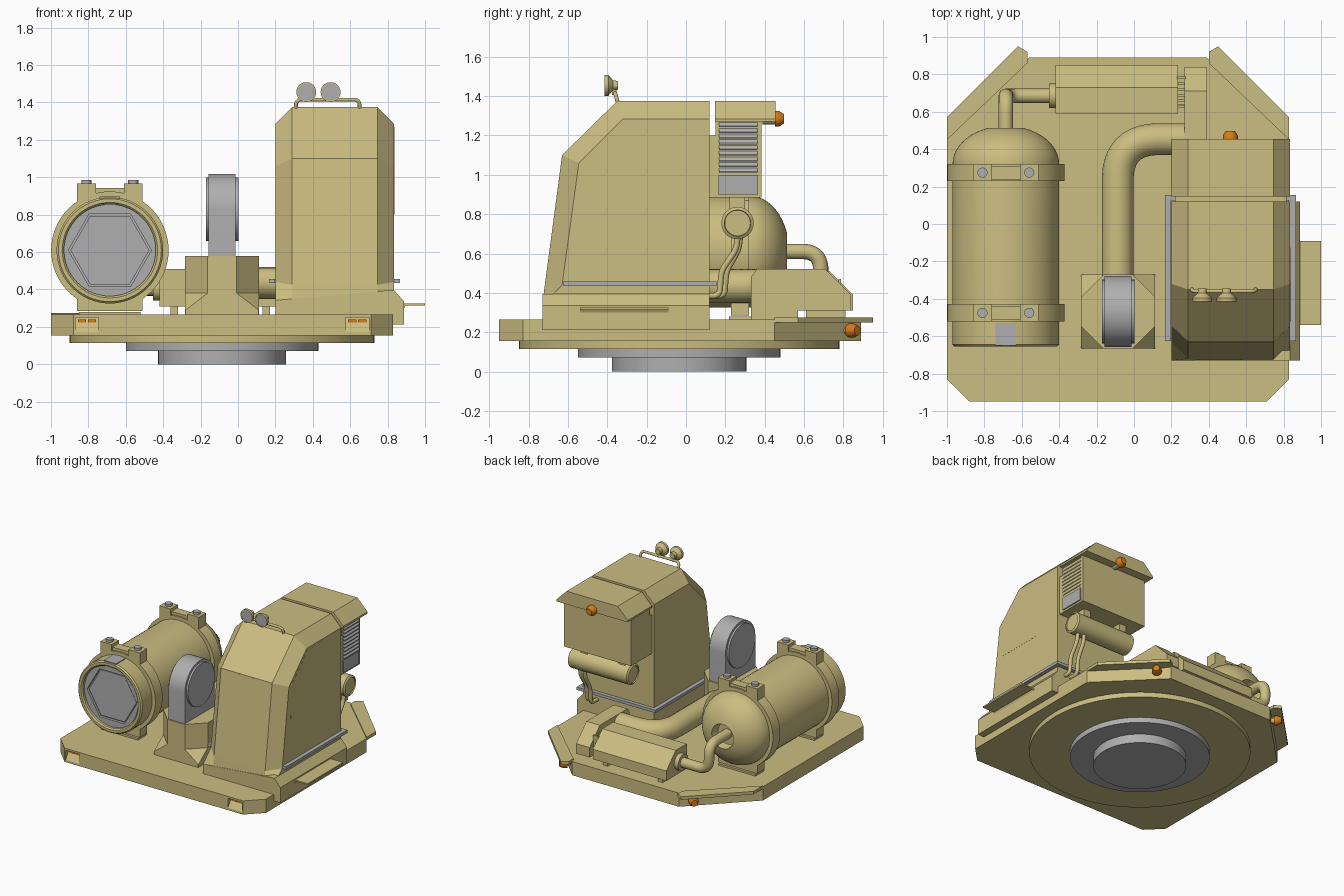
import bpy, bmesh, math
from mathutils import Vector, Matrix

if "Cube" in bpy.data.objects:
    bpy.data.objects.remove(bpy.data.objects["Cube"])


def material(name, rgb):
    m = bpy.data.materials.new(name)
    m.diffuse_color = (*rgb, 1)
    m.use_nodes = True
    m.node_tree.nodes["Principled BSDF"].inputs["Base Color"].default_value = m.diffuse_color
    return m


TAN = material("tan_paint", (0.60, 0.51, 0.22))
GREY = material("grey_metal", (0.43, 0.43, 0.43))
BLUE = material("blue_glass", (0.075, 0.14, 0.27))
ORANGE = material("orange_lamp", (0.68, 0.20, 0.01))
MID = -0.085  # x of the machine's symmetry plane


def finish(name, bm, mats, smooth=False):
    me = bpy.data.meshes.new(name)
    bm.to_mesh(me)
    bm.free()
    for m in mats:
        me.materials.append(m)
    ob = bpy.data.objects.new(name, me)
    bpy.context.collection.objects.link(ob)
    if smooth:
        activate(ob)
        bpy.ops.object.shade_smooth_by_angle(angle=math.radians(32))
    return ob


def activate(ob):
    bpy.ops.object.select_all(action='DESELECT')
    ob.select_set(True)
    bpy.context.view_layer.objects.active = ob


def loft(name, sections, mat):
    bm = bmesh.new()
    rings = [[bm.verts.new(p) for p in s] for s in sections]
    n = len(rings[0])
    for a, b in zip(rings, rings[1:]):
        for i in range(n):
            bm.faces.new((a[i], a[(i + 1) % n], b[(i + 1) % n], b[i]))
    bm.faces.new(rings[0])
    bm.faces.new(rings[-1])
    bmesh.ops.recalc_face_normals(bm, faces=bm.faces)
    return finish(name, bm, [mat])


def prism(name, pts, axis, a, b, mat=TAN):
    put = {'x': lambda u, v, w: (w, u, v), 'y': lambda u, v, w: (u, w, v),
           'z': lambda u, v, w: (u, v, w)}[axis]
    return loft(name, [[put(u, v, w) for u, v in pts] for w in (a, b)], mat)


def box(name, x, y, z, mat=TAN):
    return prism(name, [(x[0], y[0]), (x[1], y[0]), (x[1], y[1]), (x[0], y[1])], 'z', z[0], z[1], mat)


def lathe(name, prof, origin, direction, mat=TAN, n=48):
    bm = bmesh.new()
    vs = [bm.verts.new((r, 0, h)) for r, h in prof]
    es = [bm.edges.new(p) for p in zip(vs, vs[1:])]
    bmesh.ops.spin(bm, geom=vs + es, cent=(0, 0, 0), axis=(0, 0, 1), angle=math.tau, steps=n)
    bmesh.ops.remove_doubles(bm, verts=bm.verts, dist=1e-5)
    bmesh.ops.recalc_face_normals(bm, faces=bm.faces)
    q = Vector((0, 0, 1)).rotation_difference(Vector(direction))
    bm.transform(Matrix.Translation(origin) @ q.to_matrix().to_4x4())
    return finish(name, bm, [mat], True)


def cyl(name, origin, direction, r, h, mat=TAN, n=48):
    return lathe(name, [(0, 0), (r, 0), (r, h), (0, h)], origin, direction, mat, n)


def tube(name, pts, r, bend=0.05, mat=TAN):
    P = [Vector(p) for p in pts]
    path = [P[0]]
    for a, b, c in zip(P, P[1:], P[2:]):  # rounded corners
        s, e = b + (a - b).normalized() * bend, b + (c - b).normalized() * bend
        path += [s * (1 - t) ** 2 + b * 2 * t * (1 - t) * 0.9 + (s + e) * 0.1 * t * (1 - t) + e * t * t
                 for t in (i / 10 for i in range(11))]
    path.append(P[-1])
    cu = bpy.data.curves.new(name, 'CURVE')
    cu.dimensions, cu.bevel_depth, cu.bevel_resolution, cu.use_fill_caps = '3D', r, 6, True
    sp = cu.splines.new('POLY')
    sp.points.add(len(path) - 1)
    for p, v in zip(sp.points, path):
        p.co = (*v, 1)
    cu.materials.append(mat)
    ob = bpy.data.objects.new(name, cu)
    bpy.context.collection.objects.link(ob)
    activate(ob)
    bpy.ops.object.convert(target='MESH')
    bpy.ops.object.shade_smooth_by_angle(angle=math.radians(40))


def panel(name, pts, out, width, inner=TAN, t=0.009, sink=0.006):
    """Raised frame with a sunken inner face."""
    bm = bmesh.new()
    f = bm.faces.new([bm.verts.new(p) for p in pts])
    f.normal_update()
    if f.normal.dot(Vector(out)) < 0:
        f.normal_flip()
    top = bmesh.ops.extrude_face_region(bm, geom=[f])['geom']
    nrm = f.normal.copy()
    bmesh.ops.translate(bm, verts=[v for v in top if isinstance(v, bmesh.types.BMVert)], vec=nrm * t)
    face = [g for g in top if isinstance(g, bmesh.types.BMFace)][0]
    bm.normal_update()
    bmesh.ops.inset_individual(bm, faces=[face], thickness=width)
    bmesh.ops.inset_individual(bm, faces=[face], thickness=0.0015, depth=-sink)
    face.material_index = 1
    finish(name, bm, [TAN, inner])


def cut(ob, cutter):
    activate(ob)
    m = ob.modifiers.new("cut", 'BOOLEAN')
    m.operation, m.object, m.solver = 'DIFFERENCE', cutter, 'EXACT'
    bpy.ops.object.modifier_apply(modifier="cut")
    bpy.data.objects.remove(cutter)


# turntable and deck
cyl("turntable_lower", (MID, -0.035, 0), (0, 0, 1), 0.342, 0.075, GREY, 64)
cyl("turntable_upper", (MID, -0.035, 0.072), (0, 0, 1), 0.515, 0.045, GREY, 64)
cyl("deck_ring", (MID, -0.035, 0.115), (0, 0, 1), 0.815, 0.045, TAN, 64)
half = [(0.71, -0.95), (0.83, -0.83), (0.83, 0.45), (0.39, 0.89)]
deck = prism("deck", half + [(2 * MID - x, y) for x, y in reversed(half)], 'z', 0.155, 0.265)

# front lamp recesses and rear corner flanges with lamps
for s in (1, -1):
    cx = MID + s * 0.7225
    cut(deck, prism("lamp_cutter", [(-0.97, 0.172), (-0.95, 0.172), (-0.90, 0.25), (-0.97, 0.25)],
                    'x', cx - 0.062, cx + 0.062))
    for d in (-0.027, 0.027):
        box("front_lamp", (cx + d - 0.022, cx + d + 0.022), (-0.924, -0.905), (0.224, 0.239), ORANGE)
    flange = [(0.83, 0.45), (0.83, 0.57), (0.45, 0.95), (0.40, 0.92), (0.40, 0.86)]
    prism("corner_flange", [(MID + s * (x - MID), y) for x, y in flange], 'z', 0.25, 0.274)
    o = Vector((MID + s * 0.535, 0.805, 0.208))
    d = Vector((s, 1, 0)).normalized()
    cyl("corner_lamp_base", o - d * 0.08, d, 0.02, 0.12, TAN, 24)
    lathe("corner_lamp", [(0, 0.04), (0.036, 0.04), (0.036, 0.065), (0.024, 0.095), (0, 0.095)], o, d, ORANGE, 24)

# tank: turned body with domed rear and recessed rear outlet
T = (-0.685, 0, 0.61)
dome = [(0.285 * math.cos(a), 0.32 + 0.205 * math.sin(a)) for a in (math.radians(i * 7) for i in range(11))]
tank = lathe("tank", [(0, -0.59), (0.245, -0.59), (0.245, -0.645), (0.255, -0.655), (0.275, -0.655), (0.285, -0.645)]
             + dome + [(0.085, 0.45), (0, 0.45)], T, (0, 1, 0), TAN, 64)
cover = cyl("tank_end_cover", (T[0], -0.625, T[2]), (0, 1, 0), 0.247, 0.05, GREY, 64)
hexa = [(T[0] + 0.222 * math.cos(i * math.pi / 3), T[2] + 0.222 * math.sin(i * math.pi / 3)) for i in range(6)]
cut(cover, prism("hex_cutter", hexa, 'y', -0.66, -0.605))
ring = [(T[0] + (u - T[0]) * 0.95, T[2] + (v - T[2]) * 0.95) for u, v in hexa]
prism("hex_plate", ring, 'y', -0.615, -0.59, GREY)
box("tank_latch", (-0.74, -0.63), (-0.65, -0.53), (0.853, 0.896), GREY)
for y in (-0.475, 0.275):
    a, b = y - 0.046, y + 0.046
    lathe("tank_band", [(0.28, -0.046), (0.314, -0.046), (0.314, 0.046), (0.28, 0.046)], (T[0], y, T[2]), (0, 1, 0), TAN, 64)
    box("band_bridge", (-0.76, -0.61), (a + 0.01, b - 0.01), (0.88, 0.943))
    box("tank_foot", (-0.86, -0.51), (a, b), (0.285, 0.38))
    box("tank_foot_pad", (-0.85, -0.52), (a - 0.01, b + 0.01), (0.26, 0.28))
    for x in (-0.81, -0.56):
        box("band_lug", (x - 0.05, x + 0.05), (a, b), (0.82, 0.966))
        cyl("lug_bolt", (x, y, 0.96), (0, 0, 1), 0.027, 0.025, GREY, 16)

# tank outlet pipe to the motor housing
tube("outlet_pipe", [(-0.685, 0.44, 0.61), (-0.685, 0.685, 0.61), (-0.685, 0.685, 0.405), (-0.43, 0.685, 0.405)], 0.039, 0.085)
cyl("outlet_collar", (-0.455, 0.685, 0.405), (1, 0, 0), 0.065, 0.05, TAN, 32)

# motor housing, cooling fins and gear block
prism("motor_housing", [(0.59, 0.31), (0.59, 0.51), (0.73, 0.51), (0.85, 0.39), (0.85, 0.31)], 'x', -0.42, 0.235)
for x in (-0.34, 0.15):
    box("motor_leg", (x - 0.02, x + 0.02), (0.61, 0.81), (0.26, 0.32))
box("fin_core", (0.22, 0.28), (0.64, 0.76), (0.32, 0.44))
for i in range(6):
    y = 0.62 + i * 0.031
    box("motor_fin", (0.23, 0.275), (y, y + 0.014), (0.32, 0.47))
prism("gear_block", [(0.33, 0.26), (0.33, 0.48), (0.36, 0.52), (0.71, 0.52), (0.84, 0.39), (0.84, 0.31),
                     (0.57, 0.31), (0.57, 0.26)], 'x', 0.27, 0.39)

# large duct, pedestal and pulley
tube("large_duct", [(0.29, 0.453, 0.435), (-0.087, 0.453, 0.435), (-0.087, -0.3, 0.435)], 0.085, 0.2)


def octagon(c, z):
    h = 0.198
    base = [(-h + c, -h), (h - c, -h), (h, -h + c), (h, h - c), (h - c, h), (-h + c, h), (-h, h - c), (-h, -h + c)]
    return [(MID + x, -0.468 + y, z) for x, y in base]


loft("pedestal", [octagon(0.003, 0.26), octagon(0.003, 0.29), octagon(0.12, 0.38), octagon(0.12, 0.58)], TAN)
arc = [(-0.468 + 0.19 * math.cos(i * math.pi / 24), 0.828 + 0.19 * math.sin(i * math.pi / 24)) for i in range(25)]
slab = prism("pulley_housing", [(-0.278, 0.575)] + arc + [(-0.658, 0.575)], 'x', -0.157, -0.013, GREY)
activate(slab)
bpy.ops.object.shade_smooth_by_angle(angle=math.radians(32))
cyl("pulley_disc", (-0.172, -0.468, 0.828), (1, 0, 0), 0.17, 0.174, GREY)

# cab: side-view profile with chamfered front, slope and roof edges
outer = [(-0.73, 0.34), (-0.72, 0.425), (-0.63, 1.1), (-0.35, 1.375), (0.12, 1.375), (0.12, 0.34)]
side = [(-0.73, 0.34), (-0.63, 0.44), (-0.545, 1.06), (-0.32, 1.285), (0.12, 1.285), (0.12, 0.34)]
loft("cab", [[(x, y, z) for y, z in p] for x, p in ((0.2, side), (0.29, outer), (0.745, outer), (0.835, side))], TAN)
prism("cab_base", [(0.2, 0.25), (0.2, 0.342), (0.8, 0.395), (0.835, 0.395), (0.888, 0.335), (0.888, 0.212), (0.82, 0.212)],
      'y', -0.73, 0.12)

# windows and door
for name, (y0, z0), (y1, z1), out in (("windshield", (-0.719, 0.43), (-0.631, 1.094), (0, -1, 0)),
                                      ("upper_window", (-0.627, 1.103), (-0.353, 1.372), (0, -1, 1)),
                                      ("roof_window", (-0.346, 1.37), (-0.088, 1.37), (0, 0, 1))):
    panel(name, [(0.292, y0, z0), (0.743, y0, z0), (0.743, y1, z1), (0.292, y1, z1)], out, 0.013, BLUE)
panel("door", [(0.833, y, z) for y, z in ((-0.548, 0.475), (-0.105, 0.475), (-0.105, 1.283), (-0.32, 1.283), (-0.548, 1.055))],
      (1, 0, 0), 0.012, t=0.012)
panel("door_window", [(0.836, y, z) for y, z in ((-0.522, 0.8), (-0.125, 0.8), (-0.125, 1.268), (-0.308, 1.268), (-0.517, 1.06))],
      (1, 0, 0), 0.01, BLUE)

# handrail strip and step
for x in (0.165, 0.835):
    box("side_rail", (x, x + 0.032), (-0.625, 0.155), (0.434, 0.457), GREY)
box("rear_rail", (0.165, 0.867), (0.125, 0.155), (0.434, 0.457), GREY)
prism("step", [(0.86, 0.285), (0.88, 0.285), (0.895, 0.314), (1.0, 0.314), (1.0, 0.325), (0.88, 0.325)], 'y', -0.54, -0.09)

# rear cooling unit
prism("unit_roof", [(0.2, 1.27), (0.2, 1.285), (0.29, 1.375), (0.745, 1.375), (0.835, 1.285), (0.835, 1.27)], 'y', 0.147, 0.455)
box("unit_connector", (0.22, 0.815), (0.11, 0.17), (0.885, 1.2))
box("unit_body", (0.22, 0.815), (0.15, 0.385), (0.885, 1.28))
panel("unit_rear_panel", [(0.22, 0.383, 0.885), (0.815, 0.383, 0.885), (0.815, 0.383, 1.268), (0.22, 0.383, 1.268)], (0, 1, 0), 0.018, t=0.014)
panel("grille_frame", [(0.813, y, z) for y, z in ((0.15, 0.89), (0.38, 0.89), (0.38, 1.275), (0.15, 1.275))], (1, 0, 0), 0.012, GREY, 0.01, 0.007)
box("grille_plate", (0.81, 0.824), (0.165, 0.365), (0.9, 1.0), GREY)
for i in range(9):
    z = 1.01 + i * 0.029
    prism("grille_slat", [(0.812, z + 0.02), (0.83, z), (0.83, z + 0.006), (0.812, z + 0.027)], 'y', 0.167, 0.363, GREY)
lathe("unit_beacon", [(0, 0), (0.04, 0), (0.04, 0.02), (0.024, 0.046), (0, 0.046)], (0.515, 0.452, 1.285), (0, 1, 0), ORANGE, 24)
cyl("beacon_mount", (0.515, 0.39, 1.285), (0, 1, 0), 0.03, 0.065, TAN, 24)

# canister under the unit with hoses
lathe("canister", [(0, 0.01), (0.065, 0.01), (0.067, 0), (0.082, 0.01), (0.082, 0.53), (0.067, 0.54), (0.065, 0.53), (0, 0.53)],
      (0.28, 0.262, 0.755), (1, 0, 0), TAN)
for x in (0.36, 0.7):
    box("canister_bracket", (x - 0.03, x + 0.03), (0.22, 0.3), (0.8, 0.89))
for x, d in ((0.76, 0), (0.71, 0.025)):
    tube("hose", [(x, 0.265 + d / 2, 0.7), (x, 0.255 + d / 2, 0.62), (x, 0.18 + d, 0.51), (x, 0.17 + d, 0.385), (x, 0.1, 0.385)], 0.015, 0.03)

# roof work lights on a tube rail
tube("light_rail", [(0.31, -0.345, 1.36), (0.31, -0.36, 1.415), (0.65, -0.36, 1.415), (0.65, -0.345, 1.36)], 0.01, 0.03)
for x in (0.365, 0.495):
    o = (x, -0.415, 1.455)
    lathe("work_light", [(0, 0.005), (0.045, 0.005), (0.045, 0), (0.053, 0), (0.053, 0.02), (0.025, 0.045), (0.022, 0.07), (0, 0.07)],
          o, (0, 1, 0), TAN, 32)
    cyl("work_light_lens", (x, -0.413, 1.455), (0, 1, 0), 0.045, 0.01, GREY, 32)
    cyl("work_light_stem", (x, -0.365, 1.405), (0, 0, 1), 0.012, 0.05, TAN, 16)
